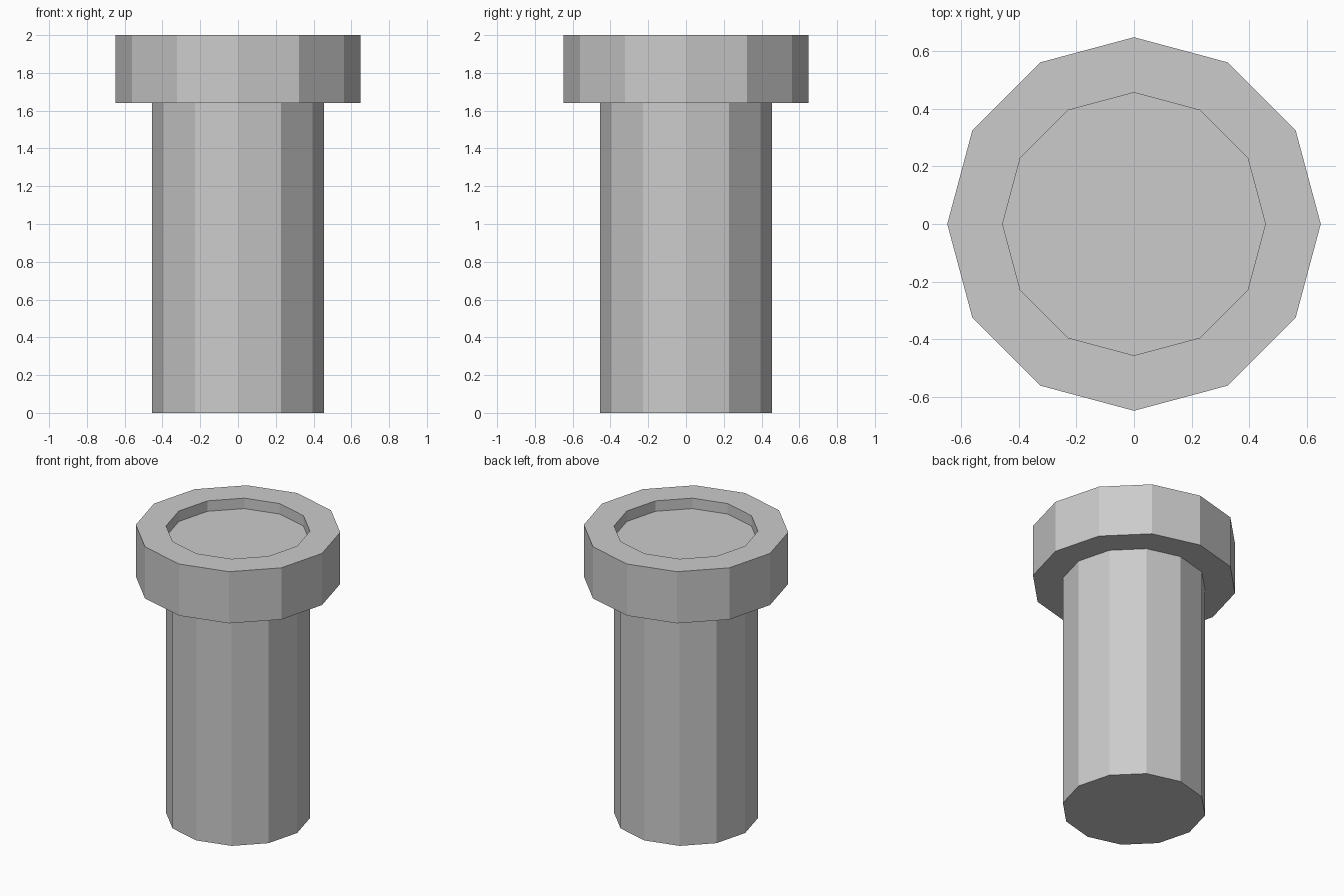
import bpy, bmesh
from math import cos, sin, pi

if "Cube" in bpy.data.objects:
    bpy.data.objects.remove(bpy.data.objects["Cube"])

SIDES = 12
# Half profile (radius, z): shaft, overhanging head, shallow recess in the top
PROFILE = [(0.456, 0), (0.456, 1.64), (0.648, 1.64), (0.648, 2.0), (0.456, 2.0), (0.456, 1.927)]

bm = bmesh.new()
rings = [[bm.verts.new((r * cos(2 * pi * i / SIDES), r * sin(2 * pi * i / SIDES), z))
          for i in range(SIDES)] for r, z in PROFILE]

# Walls between neighbouring rings
for low, high in zip(rings, rings[1:]):
    for i in range(SIDES):
        j = (i + 1) % SIDES
        bm.faces.new((low[i], low[j], high[j], high[i]))

# Underside and recess floor
bm.faces.new(rings[0][::-1])
bm.faces.new(rings[-1])
bmesh.ops.recalc_face_normals(bm, faces=bm.faces[:])

mesh = bpy.data.meshes.new("flanged_post")
bm.to_mesh(mesh)
bm.free()
bpy.context.collection.objects.link(bpy.data.objects.new("flanged_post", mesh))
